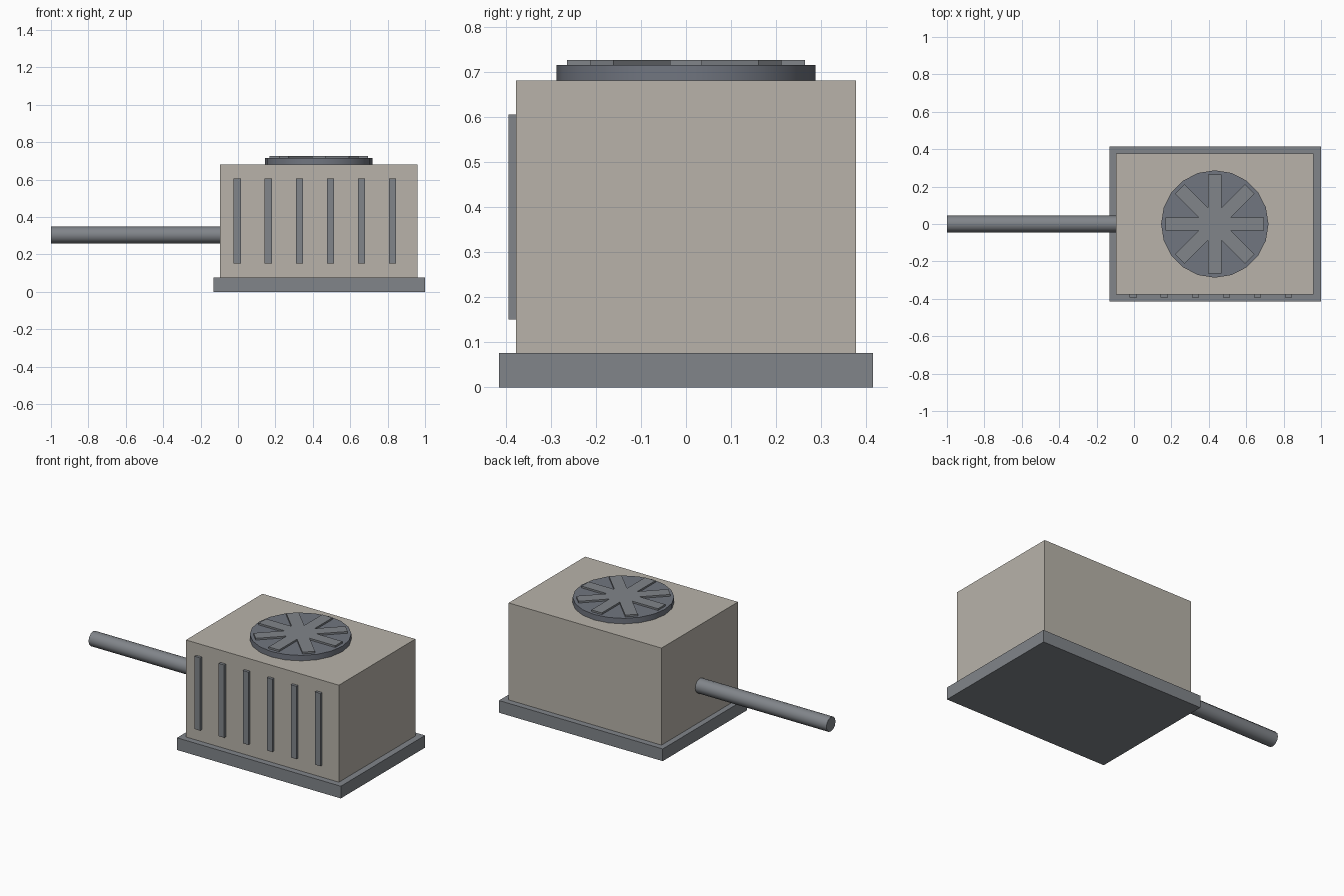
import bpy, math

if "Cube" in bpy.data.objects:
    bpy.data.objects.remove(bpy.data.objects["Cube"])


def material(name, rgb):
    m = bpy.data.materials.new(name)
    m.diffuse_color = (*rgb, 1)
    m.use_nodes = True
    m.node_tree.nodes["Principled BSDF"].inputs["Base Color"].default_value = m.diffuse_color
    return m


BEIGE = material("beige_paint", (0.48, 0.45, 0.40))
METAL = material("grey_metal", (0.22, 0.235, 0.255))
DARK = material("dark_metal", (0.165, 0.18, 0.215))


def box(name, lo, hi, mat, angle=0):
    centre = [(a + b) / 2 for a, b in zip(lo, hi)]
    bpy.ops.mesh.primitive_cube_add(size=1, location=centre, rotation=(0, 0, angle))
    ob = bpy.context.object
    ob.name = name
    ob.scale = [b - a for a, b in zip(lo, hi)]
    bpy.ops.object.transform_apply(location=False, rotation=False, scale=True)
    ob.data.materials.append(mat)
    return ob


def cylinder(name, radius, depth, sides, location, mat, rotation=(0, 0, 0)):
    bpy.ops.mesh.primitive_cylinder_add(vertices=sides, radius=radius, depth=depth,
                                        location=location, rotation=rotation)
    ob = bpy.context.object
    ob.name = name
    ob.data.materials.append(mat)
    bpy.ops.object.shade_smooth_by_angle(angle=math.radians(35))
    return ob


# Base slab and cabinet
box("base_slab", (-0.13, -0.415, 0), (1.0, 0.415, 0.076), METAL)
box("cabinet", (-0.095, -0.377, 0.076), (0.96, 0.377, 0.681), BEIGE)

# Vertical louvres on the front
for i in range(6):
    x = -0.004 + i * 0.166
    box(f"louvre_{i + 1}", (x - 0.019, -0.394, 0.151), (x + 0.019, -0.37, 0.605), METAL)

# Fan housing with four crossed bars on top
FAN_X = 0.432
cylinder("fan_housing", 0.287, 0.038, 20, (FAN_X, 0, 0.696), DARK)
for i in range(4):
    box(f"fan_bar_{i + 1}", (FAN_X - 0.264, -0.036, 0.703), (FAN_X + 0.264, 0.036, 0.726),
        METAL, i * math.pi / 4)

# Pipe leaving the left side
cylinder("pipe", 0.045, 0.92, 12, (-0.54, 0, 0.304), METAL, (0, math.pi / 2, 0))
